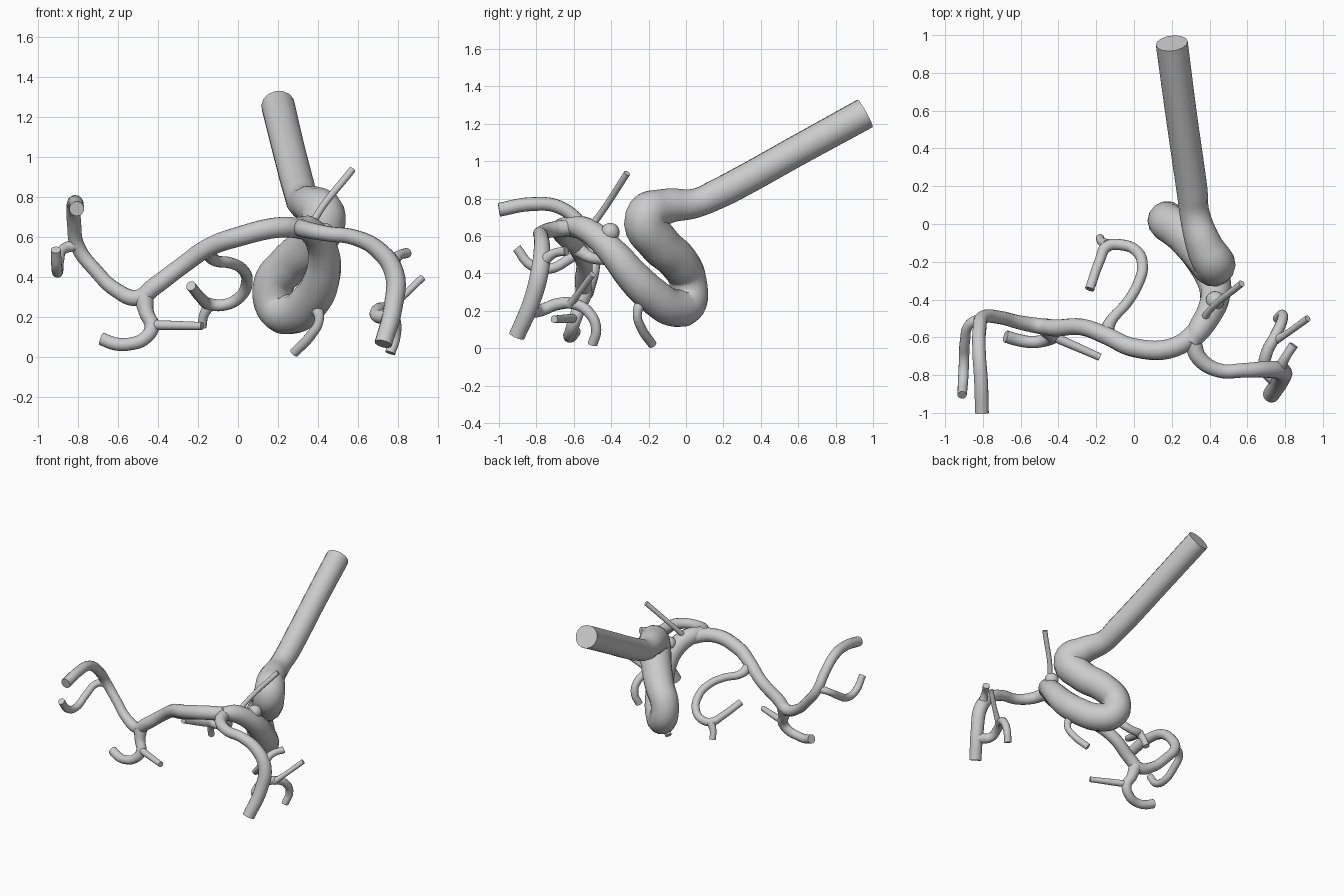
import bpy
import math


def tube(name, pts):
    """Capped smooth tube through (x, y, z, radius) points."""
    cu = bpy.data.curves.new(name, 'CURVE')
    cu.dimensions = '3D'
    cu.bevel_depth = 1.0
    cu.bevel_resolution = 5
    cu.resolution_u = 6
    cu.use_fill_caps = True
    sp = cu.splines.new('BEZIER')
    sp.radius_interpolation = 'CARDINAL'
    sp.bezier_points.add(len(pts) - 1)
    for bp, (x, y, z, r) in zip(sp.bezier_points, pts):
        bp.co = (x, y, z)
        bp.radius = r
        bp.handle_left_type = bp.handle_right_type = 'AUTO'
    ob = bpy.data.objects.new(name, cu)
    bpy.context.collection.objects.link(ob)
    bpy.ops.object.select_all(action='DESELECT')
    ob.select_set(True)
    bpy.context.view_layer.objects.active = ob
    bpy.ops.object.convert(target='MESH')
    bpy.ops.object.shade_smooth_by_angle(angle=math.radians(40))
    return bpy.context.object


# Main trunk: straight inlet, bend, loop, taper up to the fork
tube("main_artery", [
    (.20, .957, 1.255, .085), (.25, .58, 1.048, .083), (.29, .30, .892, .083),
    (.307, .18, .83, .082), (.322, .05, .775, .08),
    (.375, -.12, .755, .098), (.425, -.215, .70, .113),
    (.36, -.145, .56, .112), (.26, -.045, .465, .107), (.178, .01, .36, .102),
    (.20, .005, .237, .102), (.28, -.07, .217, .1), (.365, -.18, .285, .098),
    (.415, -.28, .38, .092), (.43, -.38, .50, .08), (.40, -.47, .59, .07),
    (.345, -.56, .645, .062), (.30, -.63, .655, .045)])

# Small side bulge
bpy.ops.mesh.primitive_uv_sphere_add(segments=16, ring_count=10, radius=.05,
                                     location=(.43, -.405, .62))
bulge = bpy.context.object
bulge.name = "side_bulge"
bpy.ops.object.shade_smooth_by_angle(angle=math.radians(40))

# Twigs off the trunk
tube("upper_twig", [(.37, -.51, .65, .022), (.39, -.47, .70, .018), (.57, -.315, .935, .018)])
tube("lower_twig", [(.38, -.23, .27, .035), (.405, -.26, .185, .024),
                    (.365, -.24, .11, .025), (.28, -.18, .02, .024)])

# Left side vessel and its fork
tube("left_artery", [
    (.36, -.54, .63, .05), (.22, -.65, .648, .052), (.0, -.655, .60, .05),
    (-.15, -.59, .545, .047), (-.28, -.545, .455, .044), (-.42, -.55, .35, .045),
    (-.50, -.54, .295, .042), (-.61, -.52, .335, .037), (-.71, -.495, .43, .035),
    (-.80, -.495, .55, .036), (-.818, -.56, .66, .036), (-.82, -.68, .755, .036),
    (-.81, -.83, .77, .037), (-.805, -1.0, .74, .037)])
tube("left_tip_branch", [
    (-.80, -.50, .56, .03), (-.87, -.53, .54, .026), (-.895, -.62, .48, .027),
    (-.90, -.73, .425, .027), (-.905, -.83, .445, .027), (-.91, -.905, .535, .025)])
tube("left_lower_curl", [
    (-.47, -.545, .30, .048), (-.457, -.57, .22, .038), (-.43, -.595, .15, .036),
    (-.47, -.615, .09, .034), (-.54, -.625, .065, .032), (-.61, -.615, .065, .033),
    (-.68, -.595, .09, .033)])
tube("left_lower_twig", [(-.43, -.595, .16, .025), (-.18, -.705, .155, .02)])

# Hooked branch at the back
tube("hook_branch", [
    (-.15, -.58, .53, .04), (-.12, -.51, .485, .03), (-.04, -.42, .47, .028),
    (.02, -.32, .44, .028), (.045, -.22, .38, .029), (.01, -.14, .30, .029),
    (-.07, -.11, .26, .029), (-.145, -.12, .265, .03), (-.18, -.19, .29, .027),
    (-.235, -.345, .355, .025)])
tube("hook_stub", [(-.14, -.11, .265, .03), (-.17, -.095, .21, .024), (-.18, -.075, .15, .023)])

# Right side vessel and its branches
tube("right_artery", [
    (.31, -.62, .645, .045), (.345, -.71, .635, .042), (.45, -.775, .615, .038),
    (.58, -.775, .597, .039), (.70, -.77, .535, .044), (.78, -.78, .42, .049),
    (.775, -.825, .25, .047), (.725, -.905, .065, .044)])
tube("right_upper_branch", [(.765, -.78, .45, .035), (.80, -.71, .505, .025), (.845, -.64, .52, .025)])
tube("right_arch_branch", [
    (.76, -.83, .20, .04), (.695, -.77, .205, .033), (.70, -.69, .235, .032),
    (.75, -.59, .235, .03), (.785, -.51, .18, .028), (.785, -.48, .10, .027),
    (.76, -.5, .02, .026)])
tube("right_twig", [(.74, -.62, .23, .025), (.80, -.585, .28, .018), (.92, -.5, .395, .018)])
